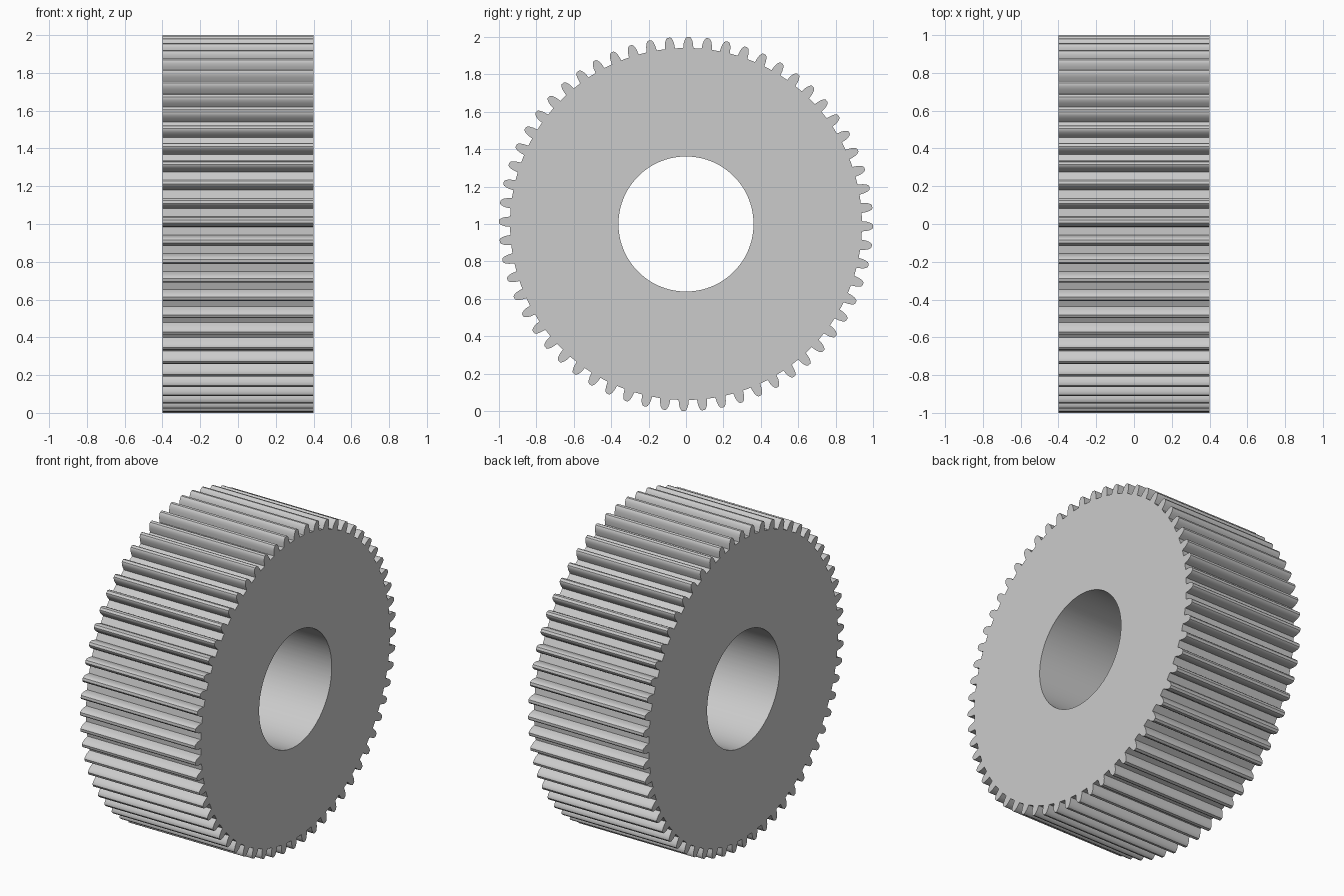
import bpy, bmesh, math

cube = bpy.data.objects.get("Cube")
if cube:
    bpy.data.objects.remove(cube, do_unlink=True)

TEETH = 60
HALF_WIDTH = 0.4
BORE = 0.361
CENTRE_Z = 1.0
PHASE = -0.013
# One tooth flank, root to tip: (radius, half thickness)
FLANK = [(0.941, 0.0275), (0.949, 0.0265), (0.968, 0.0245),
         (0.984, 0.0200), (0.995, 0.0140), (1.0, 0.0080)]

steel = bpy.data.materials.new("plain grey")
steel.use_nodes = True
grey = (0.6, 0.6, 0.6, 1)
steel.diffuse_color = grey
steel.node_tree.nodes["Principled BSDF"].inputs["Base Color"].default_value = grey

# Gear outline as (radius, angle), tooth after tooth
outline = []
for i in range(TEETH):
    mid = PHASE + i * math.tau / TEETH
    outline += [(r, mid - h / r) for r, h in FLANK]
    outline += [(r, mid + h / r) for r, h in reversed(FLANK)]

bm = bmesh.new()


def ring(x, points):
    return [bm.verts.new((x, r * math.cos(a), CENTRE_Z + r * math.sin(a)))
            for r, a in points]


# Four rings joined into a closed tube: teeth, two flat sides and the bore
hole = [(BORE, a) for _, a in outline]
rings = [ring(-HALF_WIDTH, outline), ring(HALF_WIDTH, outline),
         ring(HALF_WIDTH, hole), ring(-HALF_WIDTH, hole)]
count = len(outline)
for k in range(4):
    a, b = rings[k], rings[(k + 1) % 4]
    for i in range(count):
        j = (i + 1) % count
        bm.faces.new((a[i], a[j], b[j], b[i]))
bmesh.ops.recalc_face_normals(bm, faces=bm.faces)

mesh = bpy.data.meshes.new("spur_gear")
bm.to_mesh(mesh)
bm.free()
mesh.materials.append(steel)
gear = bpy.data.objects.new("spur_gear", mesh)
bpy.context.collection.objects.link(gear)

# Smooth bore and flanks, sharp tooth edges
bpy.ops.object.select_all(action='DESELECT')
gear.select_set(True)
bpy.context.view_layer.objects.active = gear
bpy.ops.object.shade_smooth_by_angle(angle=math.radians(30))
